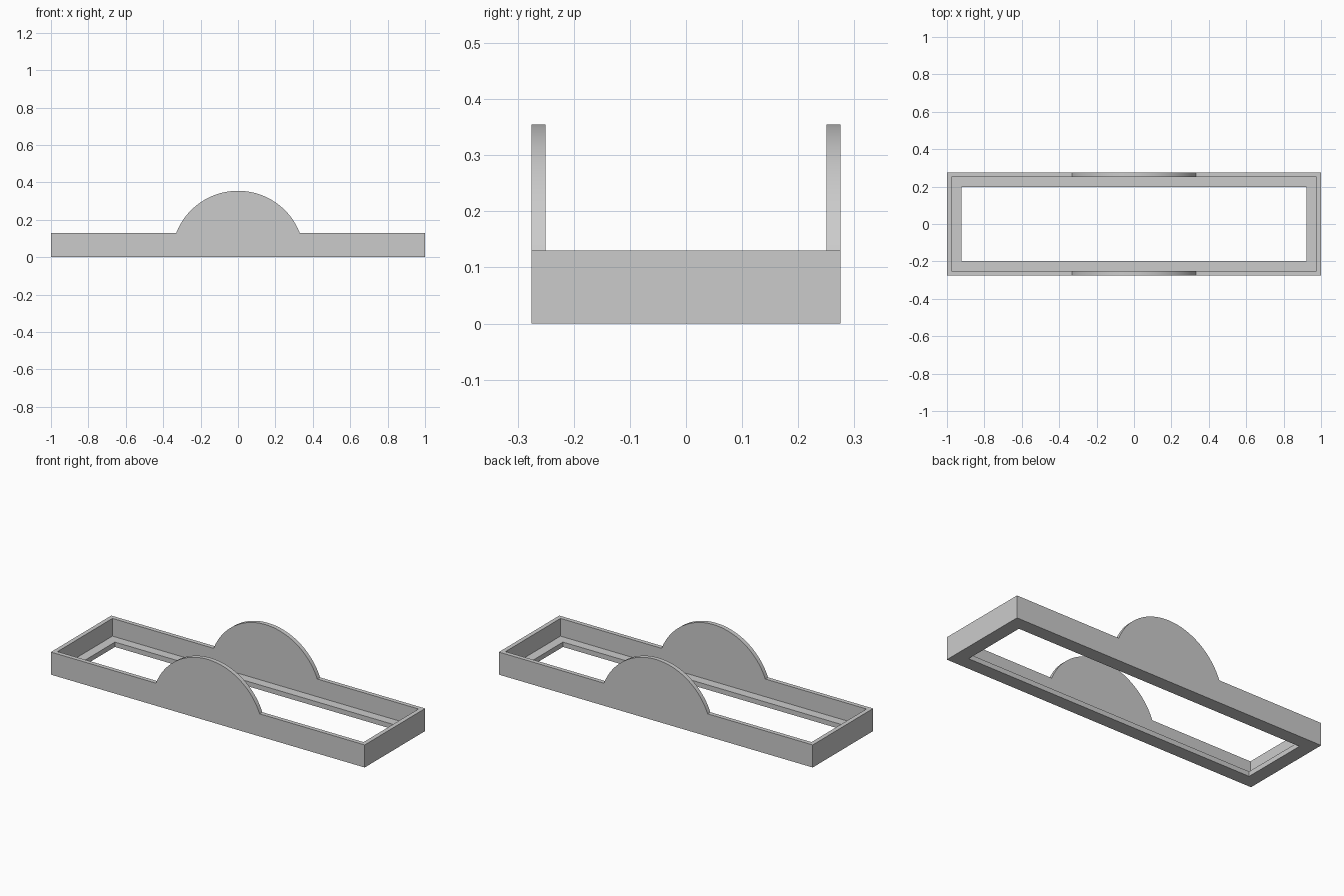
import bpy, bmesh
from math import asin, cos, sin, pi

cube = bpy.data.objects.get("Cube")
if cube:
    bpy.data.objects.remove(cube, do_unlink=True)

HALF_X, HALF_Y = 1.0, 0.275      # outer footprint
RIM_Z, LIP_Z = 0.13, 0.028       # rim height, lip thickness
WALL, LIP = 0.025, 0.078         # wall thickness, lip width from outside
RADIUS, STEPS = 0.355, 64        # round side panels, centred on the base

grey = bpy.data.materials.new("light grey")
grey.use_nodes = True
colour = (0.6, 0.6, 0.6, 1)
grey.diffuse_color = colour
grey.node_tree.nodes["Principled BSDF"].inputs["Base Color"].default_value = colour


def extrude_solid(name, points, vector):
    """Solid made by sweeping a flat outline along a vector."""
    bm = bmesh.new()
    face = bm.faces.new([bm.verts.new(p) for p in points])
    new = bmesh.ops.extrude_face_region(bm, geom=[face])["geom"]
    bmesh.ops.translate(bm, vec=vector,
                        verts=[g for g in new if isinstance(g, bmesh.types.BMVert)])
    bmesh.ops.recalc_face_normals(bm, faces=bm.faces)
    mesh = bpy.data.meshes.new(name)
    bm.to_mesh(mesh)
    bm.free()
    mesh.materials.append(grey)
    obj = bpy.data.objects.new(name, mesh)
    bpy.context.collection.objects.link(obj)
    return obj


def cut_box(target, name, inset, bottom):
    """Cut a rectangular hole, inset from the footprint, open at the top."""
    x, y = HALF_X - inset, HALF_Y - inset
    corners = [(-x, -y, bottom), (x, -y, bottom), (x, y, bottom), (-x, y, bottom)]
    cutter = extrude_solid(name, corners, (0, 0, 1))
    cutter.hide_render = True
    mod = target.modifiers.new(name, 'BOOLEAN')
    mod.operation, mod.solver, mod.object = 'DIFFERENCE', 'EXACT', cutter
    bpy.ops.object.modifier_apply(modifier=mod.name)
    bpy.data.objects.remove(cutter, do_unlink=True)


# Front outline: low rail with a round hump in the middle
start = asin(RIM_Z / RADIUS)
angles = [start + (pi - 2 * start) * i / STEPS for i in range(STEPS + 1)]
outline = [(-HALF_X, 0), (HALF_X, 0), (HALF_X, RIM_Z)]
outline += [(RADIUS * cos(a), RADIUS * sin(a)) for a in angles]
outline.append((-HALF_X, RIM_Z))
frame = extrude_solid("tray_frame", [(x, -HALF_Y, z) for x, z in outline],
                      (0, 2 * HALF_Y, 0))

bpy.ops.object.select_all(action='DESELECT')
bpy.context.view_layer.objects.active = frame
frame.select_set(True)

# Pocket leaves the walls and lip, opening goes right through the floor
cut_box(frame, "pocket_cutter", WALL, LIP_Z)
cut_box(frame, "opening_cutter", LIP, -0.1)

bpy.ops.object.shade_smooth_by_angle(angle=pi / 6)
